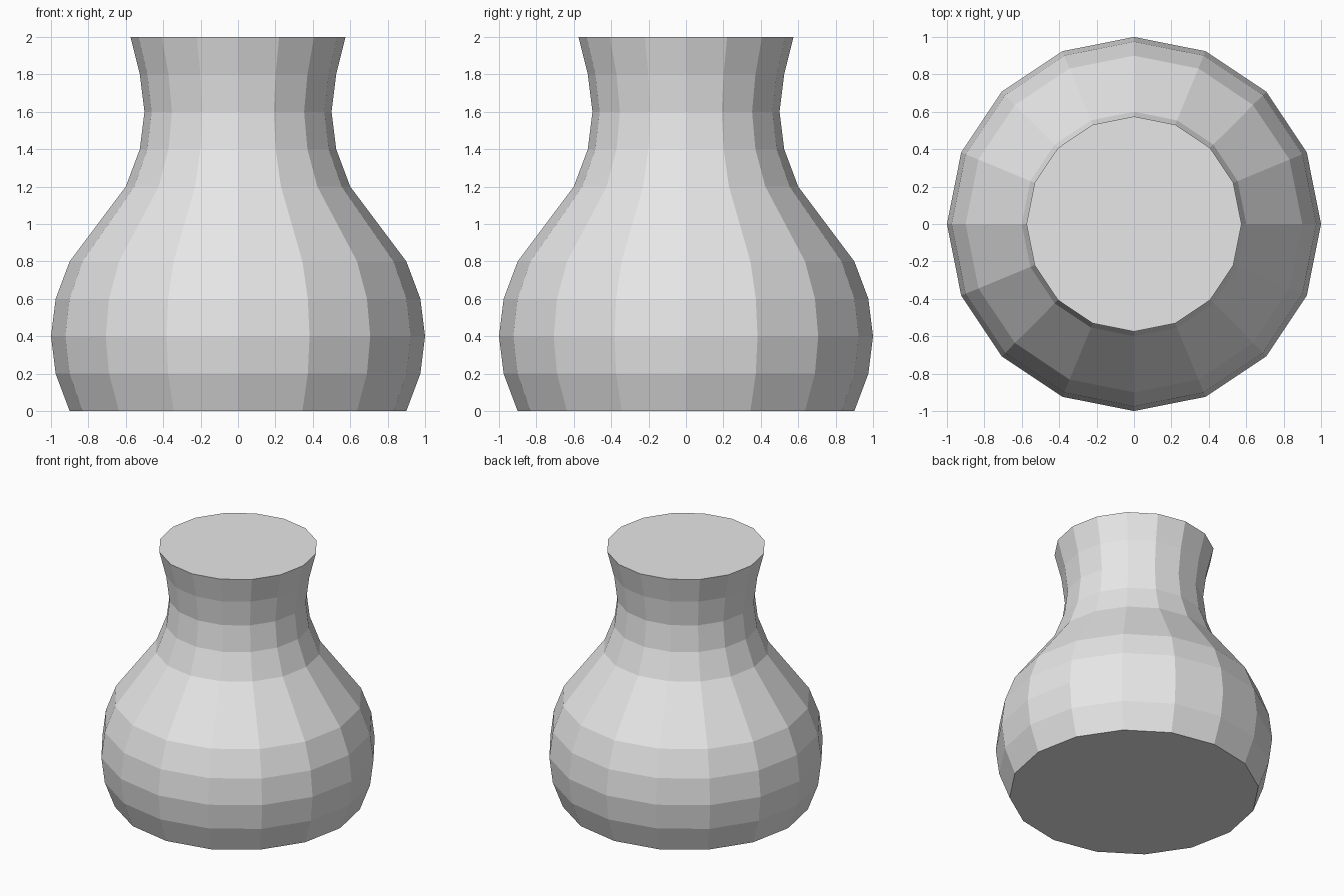
import bpy
import bmesh
from math import cos, sin, tau

cube = bpy.data.objects.get("Cube")
if cube:
    bpy.data.objects.remove(cube, do_unlink=True)

SIDES = 16
STEP = 0.2
# Radius at each evenly spaced height, from base to rim
RADII = [0.9, 0.975, 1.0, 0.975, 0.9, 0.75, 0.6, 0.525, 0.5, 0.525, 0.575]

# Plain grey material
grey = bpy.data.materials.new("light_grey")
grey.use_nodes = True
colour = (0.8, 0.8, 0.8, 1.0)
grey.diffuse_color = colour
grey.node_tree.nodes["Principled BSDF"].inputs["Base Color"].default_value = colour

# Faceted vase body: stacked rings joined by quads
bm = bmesh.new()
rings = []
for level, radius in enumerate(RADII):
    angles = [tau * i / SIDES for i in range(SIDES)]
    rings.append([bm.verts.new((radius * cos(a), radius * sin(a), level * STEP))
                  for a in angles])

for lower, upper in zip(rings, rings[1:]):
    for i in range(SIDES):
        j = (i + 1) % SIDES
        bm.faces.new((lower[i], lower[j], upper[j], upper[i]))

# Closed base and top
bm.faces.new(rings[0][::-1])
bm.faces.new(rings[-1])

mesh = bpy.data.meshes.new("vase_body")
bm.to_mesh(mesh)
bm.free()
mesh.materials.append(grey)
vase = bpy.data.objects.new("vase_body", mesh)
bpy.context.collection.objects.link(vase)
